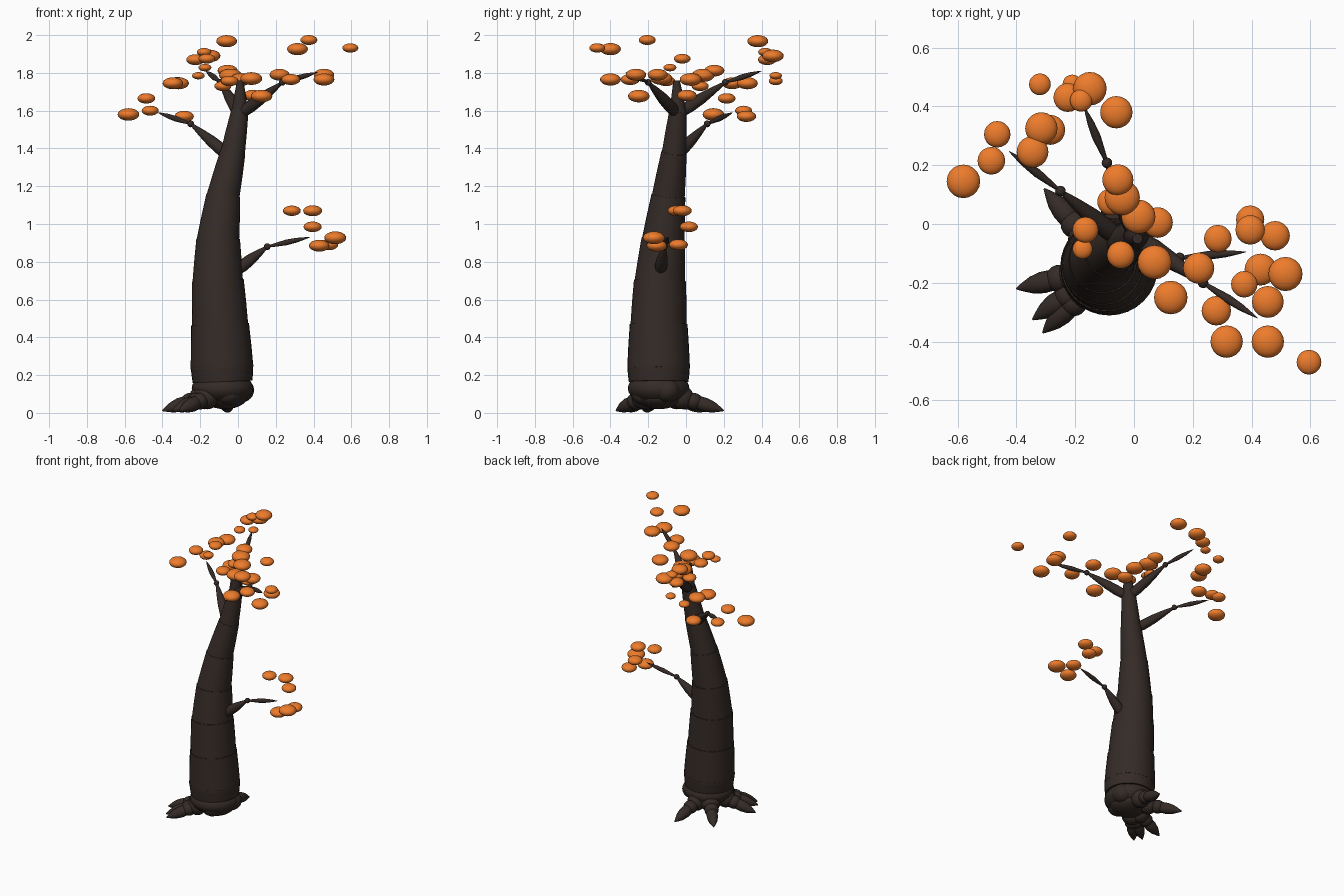
import bpy, bmesh, math
from mathutils import Vector, Matrix


def material(name, color):
    m = bpy.data.materials.new(name)
    m.diffuse_color = color
    return m


BARK = material("bark", (0.035, 0.024, 0.02, 1))
LEAF = material("leaf", (0.85, 0.2, 0.025, 1))


def finish(bm, name, mat):
    bmesh.ops.recalc_face_normals(bm, faces=bm.faces)
    me = bpy.data.meshes.new(name)
    bm.to_mesh(me)
    bm.free()
    ob = bpy.data.objects.new(name, me)
    bpy.context.collection.objects.link(ob)
    me.materials.append(mat)
    bpy.ops.object.select_all(action='DESELECT')
    ob.select_set(True)
    bpy.context.view_layer.objects.active = ob
    bpy.ops.object.shade_smooth_by_angle(angle=math.radians(40))
    return ob


def spindle(bm, a, b, profile, sides=20):
    """Round profile of (position, radius) pairs swept from a to b."""
    a, b = Vector(a), Vector(b)
    rot = (b - a).to_track_quat('Z', 'Y')
    rings = []
    for t, r in profile:
        rings.append([bm.verts.new(a.lerp(b, t) + rot @ Vector(
            (r * math.cos(k * math.tau / sides), r * math.sin(k * math.tau / sides), 0)))
            for k in range(sides)])
    for p, q in zip(rings, rings[1:]):
        for k in range(sides):
            n = (k + 1) % sides
            bm.faces.new((p[k], p[n], q[n], q[k]))
    bm.faces.new(rings[0])
    bm.faces.new(rings[-1])


def ball(bm, c, rx, rz, u=20, v=12):
    bmesh.ops.create_uvsphere(bm, u_segments=u, v_segments=v, radius=1,
                              matrix=Matrix.Translation(c) @ Matrix.Diagonal((rx, rx, rz, 1)))


# Trunk: bent stack of overlapping tapered segments
PATH = [(-.082, -.145, .17, .158), (-.085, -.145, .25, .166), (-.095, -.145, .47, .153),
        (-.107, -.138, .70, .138), (-.105, -.12, .92, .116), (-.078, -.093, 1.15, .09),
        (-.027, -.063, 1.38, .067), (.01, -.042, 1.6, .046), (.012, -.05, 1.76, .017)]
bm = bmesh.new()
for i, (p, q) in enumerate(zip(PATH, PATH[1:])):
    a, b = Vector(p[:3]), Vector(q[:3])
    start = p[3] * (.975 if i > 1 else 1)
    spindle(bm, a - (b - a) * .06, b, [(0, start), (.5, (start + q[3]) / 2 + .001), (1, q[3])], 32)
finish(bm, "trunk", BARK)

# Root crown: swollen base with lumps around it
bm = bmesh.new()
ball(bm, (-.082, -.145, .13), .163, .09, 32, 16)
ball(bm, (-.07, -.14, .085), .12, .065, 24, 12)
ball(bm, (.015, -.10, .12), .07, .065)
ball(bm, (-.05, -.22, .10), .07, .06)
finish(bm, "root_crown", BARK)

# Roots: knuckle, smaller knuckle, pointed end
ROOTS = [(-.40, -.22), (-.345, -.325), (-.31, -.37), (-.305, .12), (-.05, .20)]
for i, (x, y) in enumerate(ROOTS):
    bm = bmesh.new()
    base, tip = Vector((-.082, -.145, .12)), Vector((x, y, .012))
    d = (tip - base)
    ball(bm, base + d * .36, .062, .062)
    k = base + d * .54
    ball(bm, k, .047, .044)
    spindle(bm, k, tip, [(0, .025), (.18, .036), (.4, .037), (.65, .029), (.85, .015), (1, .003)])
    finish(bm, f"root_{i + 1}", BARK)


def branch(name, start, knot, tip, thick, leaves):
    bm = bmesh.new()
    spindle(bm, start, knot, [(0, thick * .8), (.25, thick), (.5, thick * .9),
                              (.75, thick * .6), (.92, .011), (1, .006)], 16)
    ball(bm, knot, .018, .018, 16, 10)
    spindle(bm, knot, tip, [(0, .005), (.2, .010), (.45, .015), (.7, .012), (.88, .006), (1, .001)], 16)
    finish(bm, name, BARK)
    foliage(name + "_leaves", leaves)


def foliage(name, leaves):
    bm = bmesh.new()
    for x, y, z, r in leaves:
        ball(bm, (x, y, z), r, r * .58)
    finish(bm, name, LEAF)


# Branches, each with its own leaf cluster
branch("low_right_branch", (-.02, -.137, .745), (.155, -.115, .88), (.38, -.095, .93), .033, [
    (.285, -.05, 1.07, .047), (.395, -.02, 1.07, .05), (.395, .015, .985, .048),
    (.48, -.04, .89, .05), (.43, -.155, .885, .054), (.515, -.17, .927, .058)])
branch("left_branch", (-.035, -.063, 1.35), (-.25, .112, 1.53), (-.425, .247, 1.59), .033, [
    (-.465, .305, 1.6, .045), (-.485, .215, 1.665, .047), (-.58, .145, 1.58, .057),
    (-.285, .32, 1.57, .051), (-.315, .325, 1.745, .055), (-.345, .245, 1.745, .054)])
branch("back_branch", (.01, -.045, 1.58), (-.092, .208, 1.75), (-.17, .40, 1.81), .033, [
    (-.32, .475, 1.757, .037), (-.21, .475, 1.785, .033), (-.15, .46, 1.89, .057),
    (-.225, .43, 1.87, .049), (-.18, .42, 1.91, .038), (-.06, .38, 1.968, .055)])
branch("front_right_branch", (.01, -.045, 1.58), (.235, -.2, 1.75), (.42, -.32, 1.803), .033, [
    (.125, -.25, 1.677, .057), (.375, -.205, 1.974, .045), (.455, -.265, 1.79, .054),
    (.28, -.295, 1.765, .05), (.315, -.4, 1.926, .055), (.455, -.4, 1.765, .055),
    (.595, -.47, 1.932, .042), (.22, -.15, 1.79, .053)])

# Leaves around the tree top
foliage("crown_leaves", [
    (-.055, .15, 1.812, .053), (-.08, .075, 1.73, .045), (-.04, .09, 1.787, .06),
    (.015, .025, 1.765, .058), (.08, .005, 1.68, .052), (-.165, -.02, 1.875, .044),
    (-.175, -.085, 1.828, .034), (-.045, -.105, 1.757, .047), (.07, -.13, 1.77, .058)])
